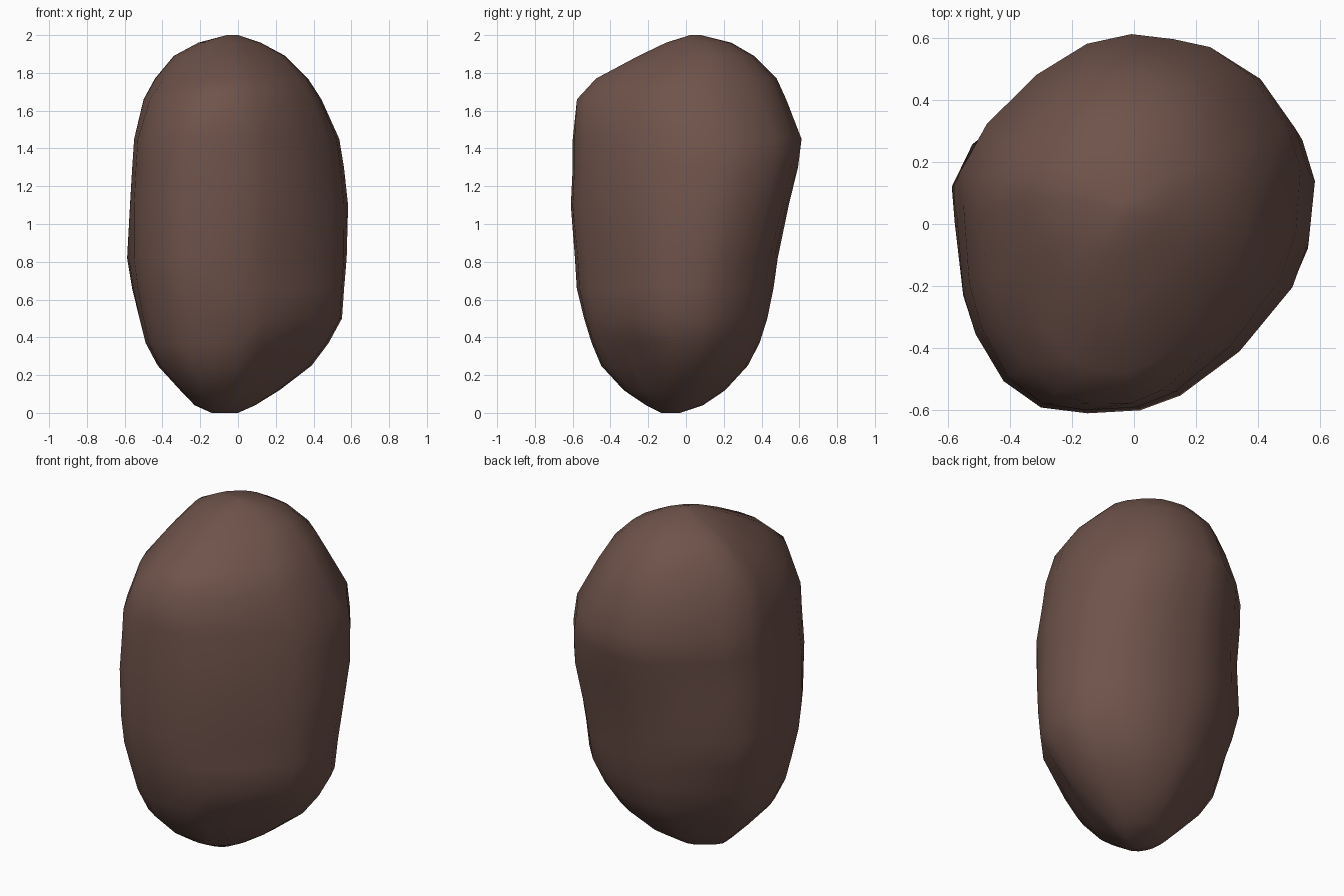
import bpy
import bmesh
import math

default_cube = bpy.data.objects.get("Cube")
if default_cube:
    bpy.data.objects.remove(default_cube, do_unlink=True)

# Plan outline of the stone, counter-clockwise, with two flattened diagonals
OUTLINE = [
    (0, .61), (-.15, .58), (-.32, .48), (-.49, .32), (-.57, .18), (-.57, .06),
    (-.55, -.2), (-.51, -.34), (-.42, -.5), (-.3, -.59), (-.15, -.61),
    (.02, -.6), (.15, -.55), (.34, -.4), (.41, -.31), (.51, -.18),
    (.56, -.03), (.57, .17), (.52, .3), (.4, .46), (.26, .56), (.14, .59),
]

# Height, then the x and y extents of the stone at that height
LEVELS = [
    (0, -.14, 0, -.13, -.03),
    (.04, -.23, .09, -.21, .09),
    (.12, -.31, .22, -.33, .21),
    (.25, -.43, .39, -.45, .33),
    (.37, -.49, .48, -.5, .39),
    (.5, -.52, .55, -.54, .43),
    (.66, -.55, .56, -.58, .46),
    (.82, -.57, .57, -.59, .48),
    (1.1, -.57, .57, -.61, .54),
    (1.3, -.56, .55, -.6, .59),
    (1.45, -.55, .53, -.6, .61),
    (1.66, -.5, .44, -.59, .53),
    (1.77, -.44, .37, -.49, .48),
    (1.89, -.34, .25, -.26, .36),
    (1.96, -.21, .12, -.11, .24),
    (2, -.06, 0, .02, .08),
]

# Swells and dents: compass angle, height, vertical spread, amount
BUMPS = [
    (45, 1.15, .35, .04),
    (225, 1.78, .16, -.08),
    (305, .75, .2, -.03),
    (315, .27, .14, -.06),
    (135, .8, .2, .05),
    (135, .2, .12, -.04),
]


def make_material(name, color):
    material = bpy.data.materials.new(name)
    material.use_nodes = True
    material.diffuse_color = color
    shader = material.node_tree.nodes["Principled BSDF"]
    shader.inputs["Base Color"].default_value = color
    shader.inputs["Roughness"].default_value = 0.9
    return material


def fit(value, source, low, high):
    """Map a value from the range of the source list to low..high."""
    start, end = min(source), max(source)
    return low + (high - low) * (value - start) / (end - start)


def push(x, y, z, angle):
    """Shift a point along the swells and dents that reach it."""
    dx = dy = 0
    for compass, height, spread, amount in BUMPS:
        direction = math.radians(compass)
        facing = max(0, math.cos(angle - direction)) ** 6
        shift = amount * facing * math.exp(-((z - height) / spread) ** 2)
        dx += shift * math.cos(direction)
        dy += shift * math.sin(direction)
    return x + dx, y + dy, z


def make_ring(bm, level):
    """Stretch the plan outline to the extents of one level."""
    z, left, right, front, back = level
    xs, ys = zip(*OUTLINE)
    ring = []
    for x, y in OUTLINE:
        place = fit(x, xs, left, right), fit(y, ys, front, back), z
        ring.append(bm.verts.new(push(*place, math.atan2(y, x))))
    return ring


def bridge(bm, lower, upper):
    count = len(lower)
    for i in range(count):
        j = (i + 1) % count
        bm.faces.new((lower[i], lower[j], upper[j], upper[i]))


# Boulder: stacked rings joined into one closed skin
bm = bmesh.new()
rings = [make_ring(bm, level) for level in LEVELS]
for lower, upper in zip(rings, rings[1:]):
    bridge(bm, lower, upper)
bm.faces.new(reversed(rings[0]))
bm.faces.new(rings[-1])
bmesh.ops.recalc_face_normals(bm, faces=bm.faces)

mesh = bpy.data.meshes.new("boulder")
bm.to_mesh(mesh)
bm.free()
boulder = bpy.data.objects.new("boulder", mesh)
bpy.context.collection.objects.link(boulder)
mesh.materials.append(make_material("brown stone", (.16, .087, .07, 1)))

# Soft shading that keeps only the hardest creases
bpy.ops.object.select_all(action="DESELECT")
boulder.select_set(True)
bpy.context.view_layer.objects.active = boulder
bpy.ops.object.shade_smooth_by_angle(angle=math.radians(50))
